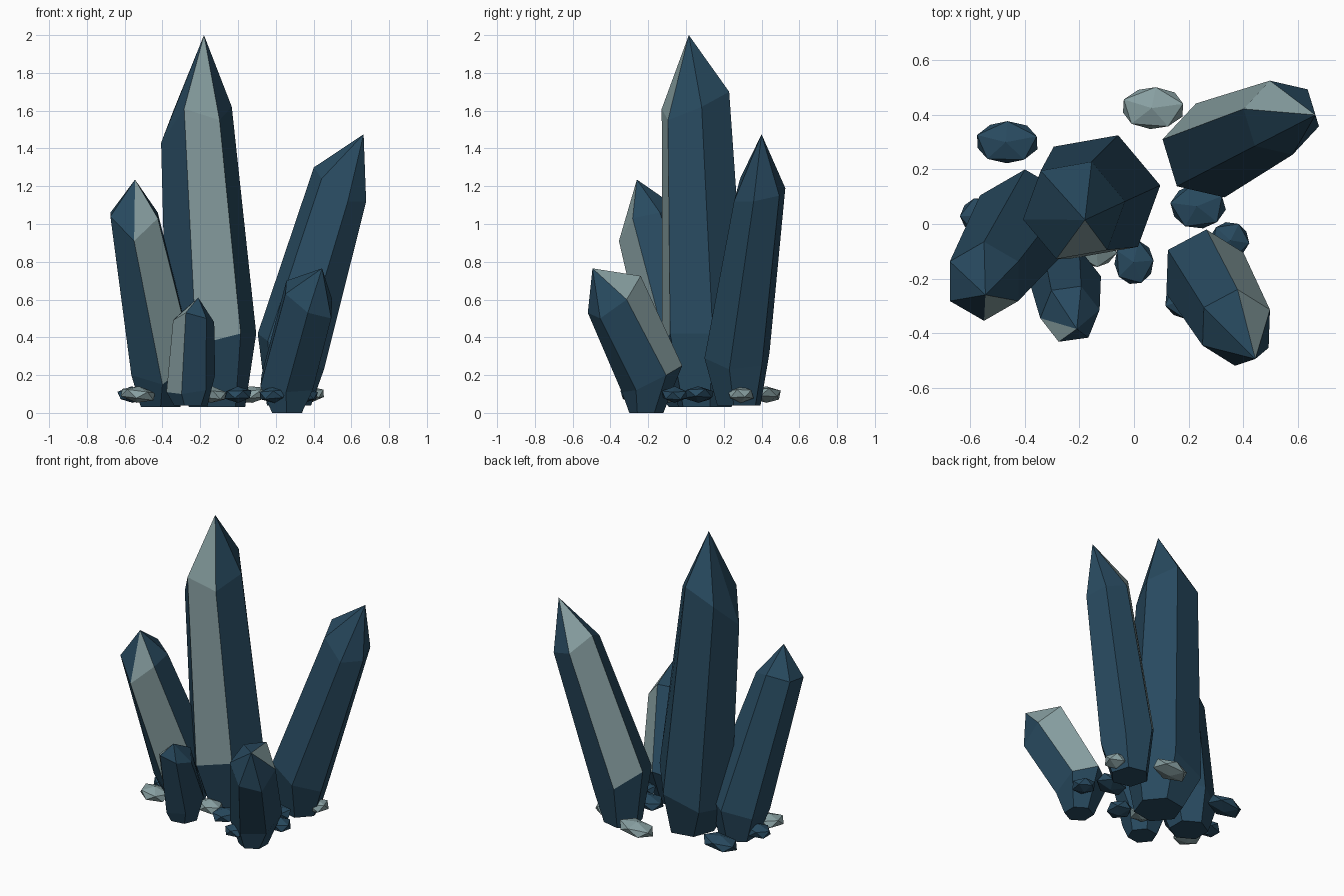
import bpy, bmesh, math, random
from mathutils import Matrix, Vector

if "Cube" in bpy.data.objects:
    bpy.data.objects.remove(bpy.data.objects["Cube"])

random.seed(4)


def material(name, rgb):
    m = bpy.data.materials.new(name)
    m.diffuse_color = (*rgb, 1)
    m.use_nodes = True
    m.node_tree.nodes["Principled BSDF"].inputs["Base Color"].default_value = m.diffuse_color
    return m


DARK = material("deep blue crystal", (0.021, 0.068, 0.115))
PALE = material("pale grey crystal", (0.25, 0.355, 0.365))


def finish(bm, name, mats):
    bmesh.ops.recalc_face_normals(bm, faces=bm.faces)
    me = bpy.data.meshes.new(name)
    bm.to_mesh(me)
    bm.free()
    for m in mats:
        me.materials.append(m)
    ob = bpy.data.objects.new(name, me)
    bpy.context.collection.objects.link(ob)
    return ob


def hexagon(bm, cx, cy, r, angle, zs):
    """Six corners seen from above, each with its own height."""
    pts = []
    for k, z in enumerate(zs):
        a = math.radians(angle + 60 * k)
        pts.append(bm.verts.new((cx + r * math.cos(a), cy + r * math.sin(a), z)))
    return pts


def crystal(name, angle, foot, low, low_z, up, up_z, tip, pale):
    """Leaning six-sided shard: cut foot, shaft, pointed tip, one pale side."""
    bm = bmesh.new()
    x, y, r, z = foot
    rings = [hexagon(bm, x, y, r, angle, [z] * 6),
             hexagon(bm, *low, angle, low_z),
             hexagon(bm, *up, angle, up_z)]
    apex = bm.verts.new(tip)
    bm.faces.new(rings[0][::-1])
    for k in range(6):
        n = (k + 1) % 6
        bm.faces.new((rings[0][k], rings[0][n], rings[1][n], rings[1][k]))
        side = bm.faces.new((rings[1][k], rings[1][n], rings[2][n], rings[2][k]))
        cap = bm.faces.new((rings[2][k], rings[2][n], apex))
        if k == pale:
            side.material_index = cap.material_index = 1
    finish(bm, name, (DARK, PALE))


# Five large crystals
crystal("main_crystal", 10, (-0.11, 0.10, 0.15, 0.03),
        (-0.14, 0.10, 0.24), (0.42, 0.32, 0.24, 0.22, 0.36, 0.42),
        (-0.22, 0.05, 0.19), (1.62, 1.70, 1.60, 1.43, 1.61, 1.55),
        (-0.18, 0.015, 2.0), 4)
crystal("right_back_crystal", -13, (0.27, 0.28, 0.12, 0.04),
        (0.28, 0.27, 0.18), (0.23, 0.25, 0.32, 0.42, 0.38, 0.29),
        (0.54, 0.39, 0.142), (1.12, 1.15, 1.19, 1.30, 1.24, 1.12),
        (0.665, 0.40, 1.475), 2)
crystal("left_crystal", 30, (-0.41, 0.03, 0.12, 0.03),
        (-0.40, 0.01, 0.19), (0.30, 0.25, 0.20, 0.20, 0.15, 0.28),
        (-0.55, -0.21, 0.145), (1.06, 1.10, 1.06, 1.04, 0.91, 1.03),
        (-0.545, -0.26, 1.235), 4)
crystal("front_left_crystal", 8, (-0.25, -0.22, 0.09, 0.04),
        (-0.25, -0.21, 0.13), (0.20, 0.20, 0.15, 0.11, 0.10, 0.12),
        (-0.235, -0.33, 0.11), (0.48, 0.53, 0.53, 0.49, 0.53, 0.50),
        (-0.21, -0.385, 0.61), 3)
crystal("front_right_crystal", 28, (0.26, -0.21, 0.09, 0.0),
        (0.26, -0.18, 0.16), (0.20, 0.25, 0.20, 0.14, 0.11, 0.12),
        (0.375, -0.38, 0.14), (0.60, 0.725, 0.70, 0.63, 0.53, 0.50),
        (0.445, -0.495, 0.765), 0)


# Small stones scattered around the feet: x, y, half width, half depth
def stone(name, x, y, rx, ry, mat):
    bm = bmesh.new()
    bmesh.ops.create_icosphere(bm, subdivisions=1, radius=1)
    bm.transform(Matrix.Rotation(random.uniform(0, 1.2), 4, 'Z'))
    bm.transform(Matrix.Diagonal((rx * 1.08, ry * 1.08, 0.044, 1)))
    bm.transform(Matrix.Rotation(random.uniform(-0.15, 0.15), 4, 'Y'))
    bm.transform(Matrix.Translation(Vector((x, y, 0.097))))
    finish(bm, name, (mat,))


dark_stones = [(-0.465, 0.30, 0.12, 0.08), (0.235, 0.065, 0.105, 0.085),
               (0.0, -0.14, 0.075, 0.085), (0.35, -0.06, 0.075, 0.07),
               (0.19, -0.28, 0.08, 0.07), (-0.56, 0.03, 0.08, 0.07)]
pale_stones = [(0.07, 0.425, 0.12, 0.08), (-0.53, -0.13, 0.095, 0.08),
               (-0.14, -0.09, 0.08, 0.07), (0.38, 0.29, 0.08, 0.07)]
for i, s in enumerate(dark_stones):
    stone(f"dark_stone_{i + 1}", *s, DARK)
for i, s in enumerate(pale_stones):
    stone(f"pale_stone_{i + 1}", *s, PALE)
